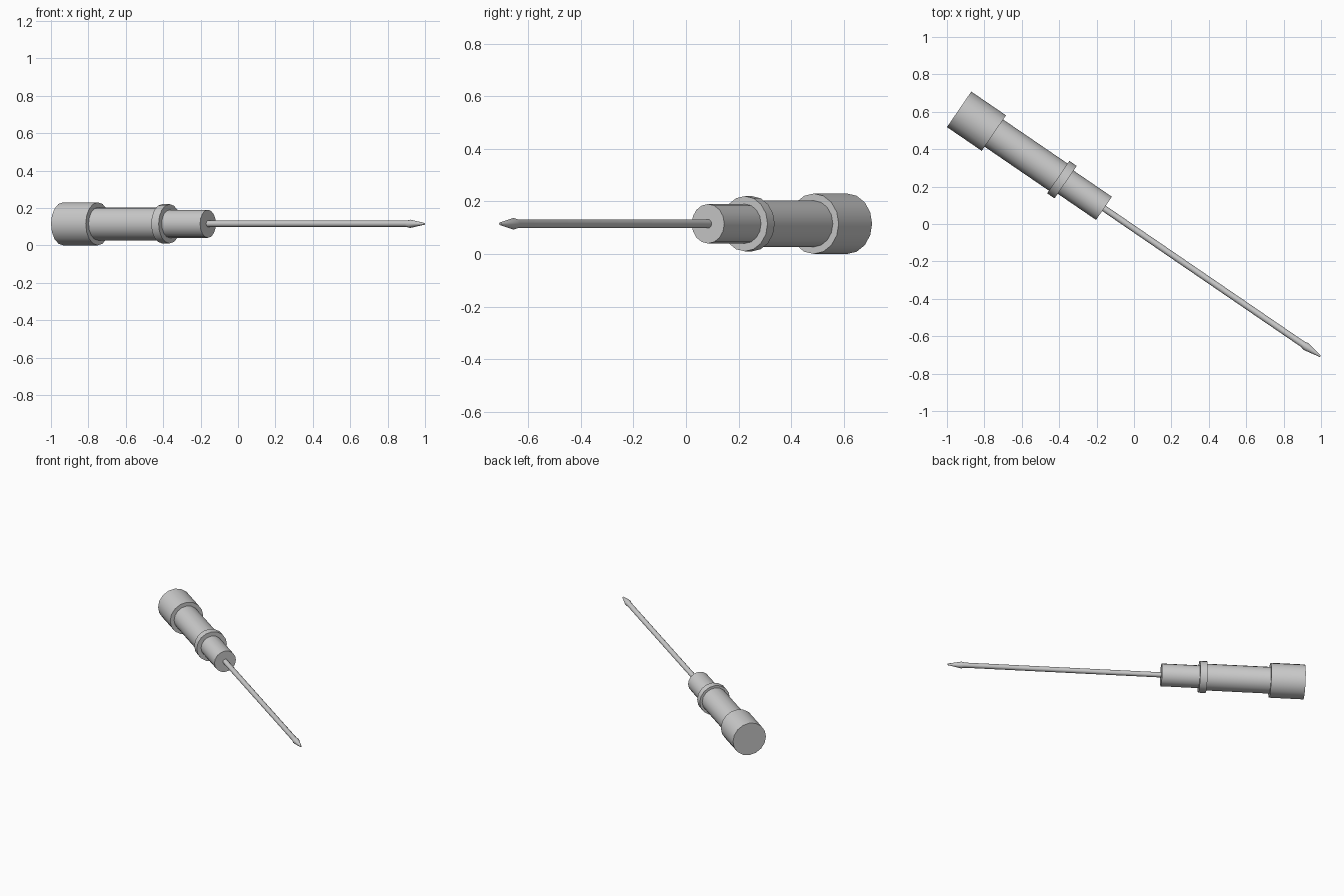
import bpy, bmesh, math
from mathutils import Matrix, Vector

if "Cube" in bpy.data.objects:
    bpy.data.objects.remove(bpy.data.objects["Cube"])

BACK = Vector((-0.935, 0.613, 0.115))
TIP = Vector((0.996, -0.707, 0.115))
AXIS = (TIP - BACK).normalized()
LENGTH = (TIP - BACK).length
SIDE = Vector((0, 0, 1)).cross(AXIS)
FRAME = Matrix((SIDE, Vector((0, 0, 1)), AXIS)).transposed().to_4x4()


def turned(name, profile, sides):
    """Capped solid of revolution along the tool axis; profile = (distance, radius)."""
    bm = bmesh.new()
    rings = []
    for t, r in profile:
        rings.append([bm.verts.new((r * math.cos(2 * math.pi * i / sides),
                                    r * math.sin(2 * math.pi * i / sides), t))
                      for i in range(sides)])
    for a, b in zip(rings, rings[1:]):
        for i in range(sides):
            j = (i + 1) % sides
            bm.faces.new((a[i], a[j], b[j], b[i]))
    bm.faces.new(rings[0][::-1])
    bm.faces.new(rings[-1])
    me = bpy.data.meshes.new(name)
    bm.to_mesh(me)
    bm.free()
    ob = bpy.data.objects.new(name, me)
    bpy.context.collection.objects.link(ob)
    ob.matrix_world = Matrix.Translation(BACK) @ FRAME
    bpy.context.view_layer.objects.active = ob
    bpy.ops.object.select_all(action='DESELECT')
    ob.select_set(True)
    bpy.ops.object.shade_smooth_by_angle(angle=math.radians(35))
    return ob


# Handle: end cap, grip, guard ring and front collar in one turned piece
turned("handle", [(0, 0.115), (0.225, 0.115), (0.225, 0.088), (0.642, 0.088),
                  (0.642, 0.105), (0.69, 0.105), (0.69, 0.075), (0.938, 0.075)], 16)

# Steel shaft with slightly flared, tapered point
turned("shaft", [(0.90, 0.017), (LENGTH - 0.115, 0.017), (LENGTH - 0.09, 0.022),
                 (LENGTH, 0.005)], 12)
